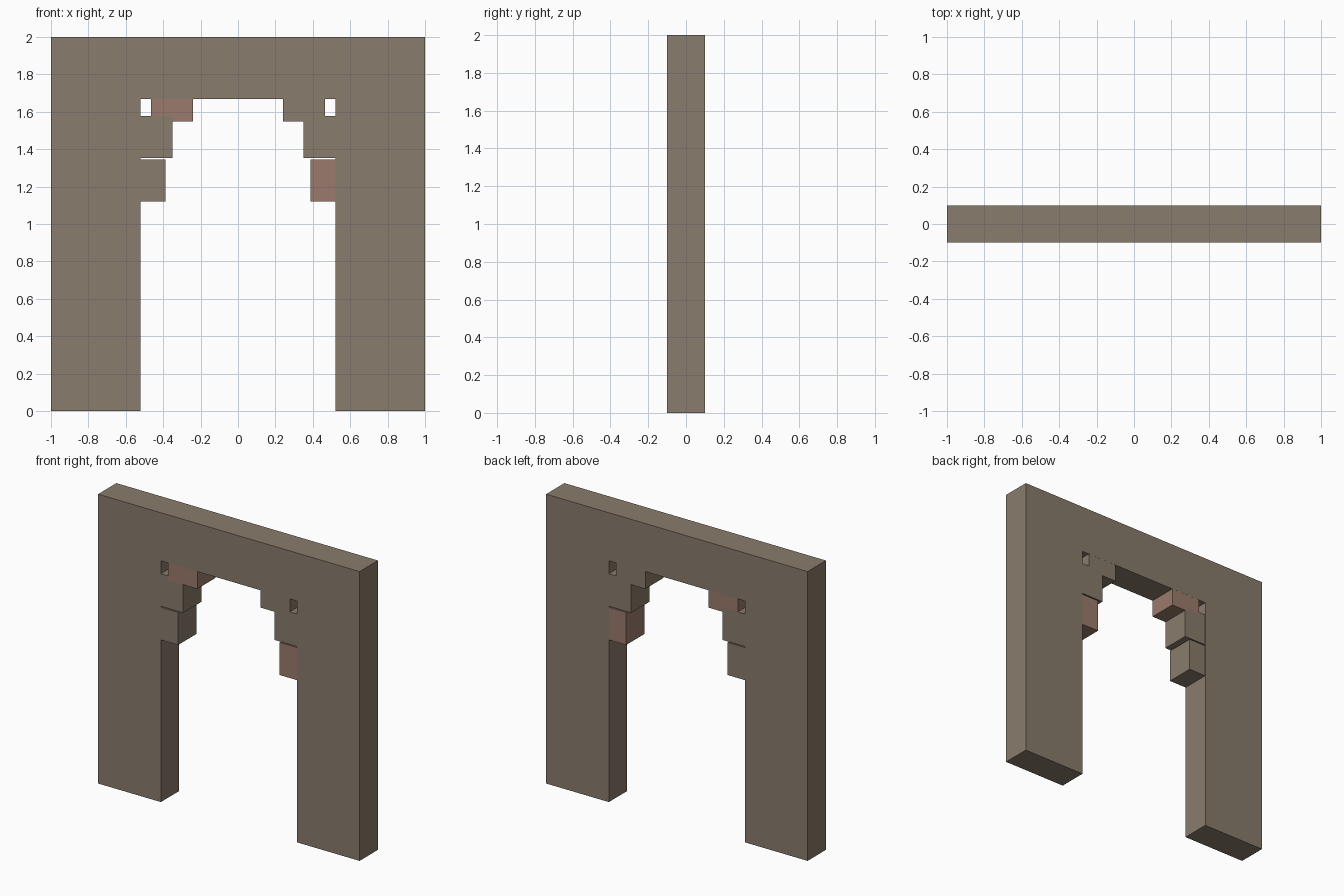
import bpy
import bmesh

if "Cube" in bpy.data.objects:
    bpy.data.objects.remove(bpy.data.objects["Cube"])

DEPTH = 0.1      # half thickness of the wall
SIZE = 0.225     # width and height of a corbel block


def material(name, rgb):
    m = bpy.data.materials.new(name)
    m.diffuse_color = (*rgb, 1)
    m.use_nodes = True
    m.node_tree.nodes["Principled BSDF"].inputs["Base Color"].default_value = m.diffuse_color
    return m


def extrude_profile(name, points, half_depth, mat):
    # Extrude an x-z outline along y
    bm = bmesh.new()
    face = bm.faces.new([bm.verts.new((x, -half_depth, z)) for x, z in points])
    result = bmesh.ops.extrude_face_region(bm, geom=[face])
    moved = [v for v in result["geom"] if isinstance(v, bmesh.types.BMVert)]
    bmesh.ops.translate(bm, verts=moved, vec=(0, 2 * half_depth, 0))
    bmesh.ops.recalc_face_normals(bm, faces=bm.faces)
    mesh = bpy.data.meshes.new(name)
    bm.to_mesh(mesh)
    bm.free()
    mesh.materials.append(mat)
    obj = bpy.data.objects.new(name, mesh)
    bpy.context.collection.objects.link(obj)
    return obj


stone = material("stone", (0.25, 0.20, 0.15))
red_stone = material("red_stone", (0.33, 0.195, 0.15))

# Gateway wall: two piers and the lintel
half = [(0.52, 1.668), (0.52, 0), (1, 0), (1, 2)]
outline = half + [(-x, z) for x, z in reversed(half)]
extrude_profile("gateway_wall", outline, DEPTH, stone)

# Stepped corbel blocks, partly embedded in the wall: inner x, bottom z
blocks = {"lower": (0.388, 1.121), "middle": (0.35, 1.353), "upper": (0.241, 1.548)}
red = {("upper", "left"), ("lower", "right")}
for level, (x, z) in blocks.items():
    for side, s in (("left", -1), ("right", 1)):
        a, b = s * x, s * (x + SIZE)
        mat = red_stone if (level, side) in red else stone
        extrude_profile(f"{level}_corbel_{side}",
                        [(a, z), (b, z), (b, z + SIZE), (a, z + SIZE)],
                        DEPTH - 0.0005, mat)
